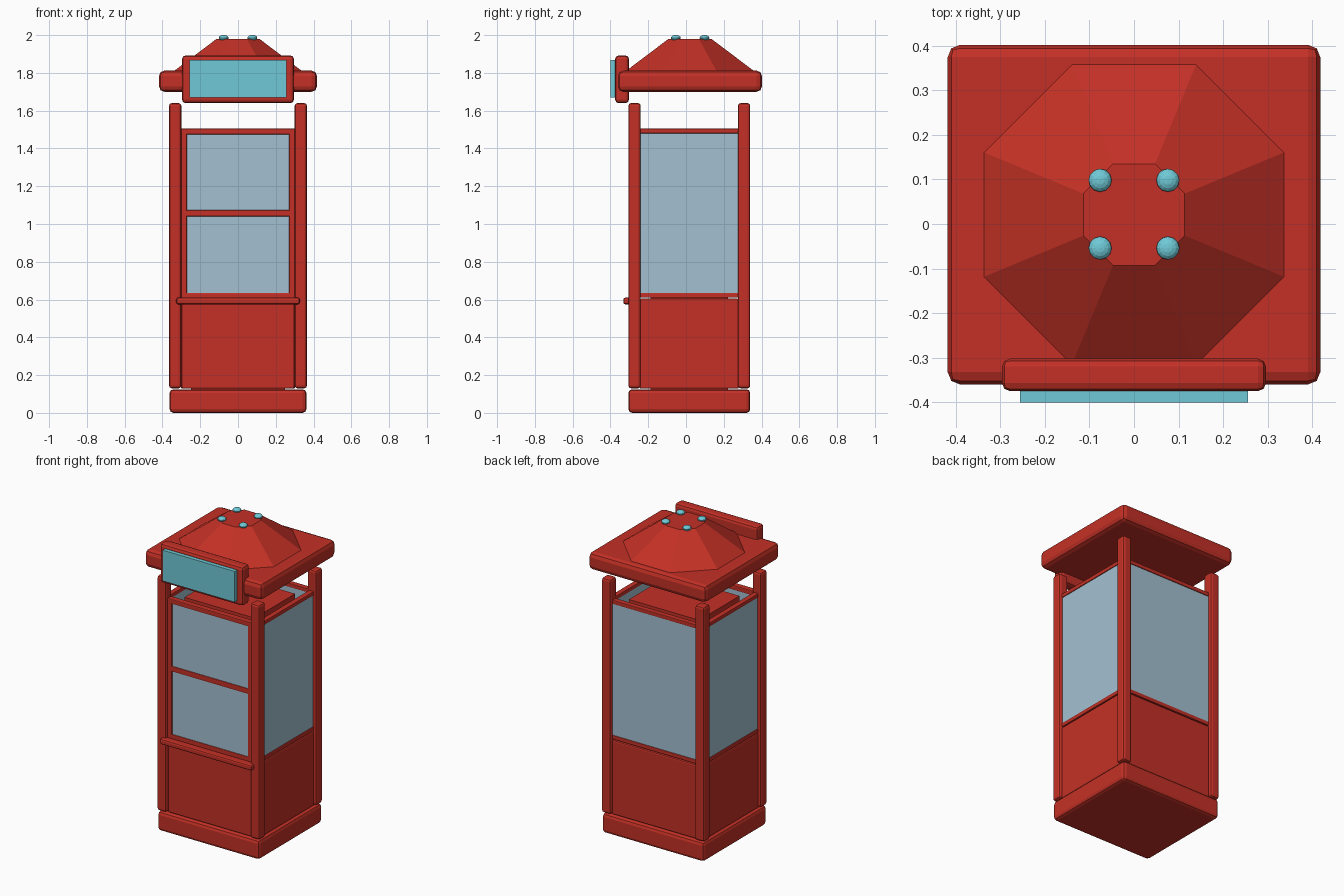
import bpy, bmesh, math
from mathutils import Matrix, Vector

if "Cube" in bpy.data.objects:
    bpy.data.objects.remove(bpy.data.objects["Cube"])

CY = 0.018  # depth centre of the cabin


def material(name, rgb):
    m = bpy.data.materials.new(name)
    m.diffuse_color = (*rgb, 1)
    m.use_nodes = True
    m.node_tree.nodes["Principled BSDF"].inputs["Base Color"].default_value = m.diffuse_color
    return m


RED = material("red paint", (0.55, 0.030, 0.019))
GLASS = material("grey blue glass", (0.37, 0.53, 0.64))
TEAL = material("teal lamp", (0.16, 0.59, 0.68))


def finish(name, bm, mat):
    bmesh.ops.recalc_face_normals(bm, faces=bm.faces)
    me = bpy.data.meshes.new(name)
    bm.to_mesh(me)
    bm.free()
    me.materials.append(mat)
    ob = bpy.data.objects.new(name, me)
    bpy.context.collection.objects.link(ob)
    return ob


def box(name, x, y, z, mat=RED, bevel=0.0, segments=2):
    """Box from (min, max) ranges, with optional rounded edges."""
    bm = bmesh.new()
    bmesh.ops.create_cube(bm, size=1)
    for v in bm.verts:
        v.co = Vector([(r[0] + r[1]) / 2 + c * (r[1] - r[0])
                       for c, r in zip(v.co, (x, y, z))])
    if bevel:
        bmesh.ops.bevel(bm, geom=bm.edges[:], offset=bevel, segments=segments,
                        profile=0.5, affect='EDGES')
    return finish(name, bm, mat)


# Base plinth
box("base", (-0.362, 0.362), (-0.305, 0.34), (0, 0.125), bevel=0.02)

# Corner posts
for sx, side in ((-1, "left"), (1, "right")):
    for y0, end in ((-0.305, "front"), (0.275, "back")):
        box(f"{end}_{side}_post", sorted((sx * 0.30, sx * 0.365)),
            (y0, y0 + 0.065), (0.13, 1.64), bevel=0.014)

# Side walls: lower panel, window and rails
for sx, side in ((-1, "left"), (1, "right")):
    def xr(a, b):
        return sorted((sx * a, sx * b))
    span = (-0.245, 0.28)
    box(f"{side}_lower_panel", xr(0.31, 0.347), span, (0.128, 0.605), bevel=0.008)
    box(f"{side}_window", xr(0.315, 0.341), span, (0.62, 1.49), GLASS)
    for z0, part in ((0.61, "bottom"), (1.48, "top")):
        box(f"{side}_{part}_rail", xr(0.312, 0.346), span, (z0, z0 + 0.025), bevel=0.004)

# Back wall: lower panel, window and rails
span = (-0.302, 0.302)
box("back_lower_panel", span, (0.285, 0.322), (0.128, 0.605), bevel=0.008)
box("back_window", span, (0.29, 0.316), (0.62, 1.49), GLASS)
for z0, part in ((0.61, "bottom"), (1.48, "top")):
    box(f"back_{part}_rail", span, (0.287, 0.321), (z0, z0 + 0.025), bevel=0.004)

# Front door: lower panel, window, rails, stiles and ledge
box("front_lower_panel", (-0.298, 0.298), (-0.287, -0.25), (0.128, 0.605), bevel=0.008)
box("front_window", (-0.28, 0.28), (-0.281, -0.255), (0.62, 1.49), GLASS)
for z0, z1, part in ((0.605, 0.635, "bottom"), (1.04, 1.073, "middle"), (1.475, 1.505, "top")):
    box(f"front_{part}_rail", span, (-0.288, -0.25), (z0, z1), bevel=0.005)
for sx, side in ((-1, "left"), (1, "right")):
    box(f"front_{side}_stile", sorted((sx * 0.27, sx * 0.302)), (-0.288, -0.25),
        (0.605, 1.505), bevel=0.005)
box("front_ledge", (-0.327, 0.327), (-0.332, -0.28), (0.575, 0.61), bevel=0.01)

# Solid core inside the windows
box("inner_core", (-0.25, 0.25), (CY - 0.205, CY + 0.205), (0.1, 1.485))

# Roof slab
box("roof_slab", (-0.418, 0.418), (-0.36, 0.402), (1.70, 1.812), bevel=0.028)

# Eight-sided roof cap, flats facing the walls
bm = bmesh.new()
bmesh.ops.create_cone(
    bm, cap_ends=True, segments=8, radius1=0.374, radius2=0.123, depth=0.175,
    matrix=Matrix.Translation((0, 0.021, 1.8925)) @ Matrix.Rotation(math.pi / 8, 4, 'Z'))
# make sure a flat, not a corner, faces sideways
if max(v.co.x for v in bm.verts) > 0.36:
    bmesh.ops.rotate(bm, verts=bm.verts, cent=(0, 0.021, 0),
                     matrix=Matrix.Rotation(math.pi / 8, 3, 'Z'))
finish("roof_cap", bm, RED)

# Four roof lamps
for i, (sx, sy) in enumerate(((-1, -1), (1, -1), (1, 1), (-1, 1))):
    bm = bmesh.new()
    bmesh.ops.create_uvsphere(
        bm, u_segments=12, v_segments=8, radius=0.026,
        matrix=Matrix.Translation((sx * 0.076, 0.022 + sy * 0.076, 1.985))
        @ Matrix.Diagonal((1, 1, 0.6, 1)))
    finish(f"roof_lamp_{i + 1}", bm, TEAL)

# Front sign: rounded housing and lit panel
box("sign_housing", (-0.296, 0.296), (-0.375, -0.302), (1.64, 1.892), bevel=0.018)
box("sign_panel", (-0.256, 0.256), (-0.40, -0.37), (1.67, 1.868), TEAL)
